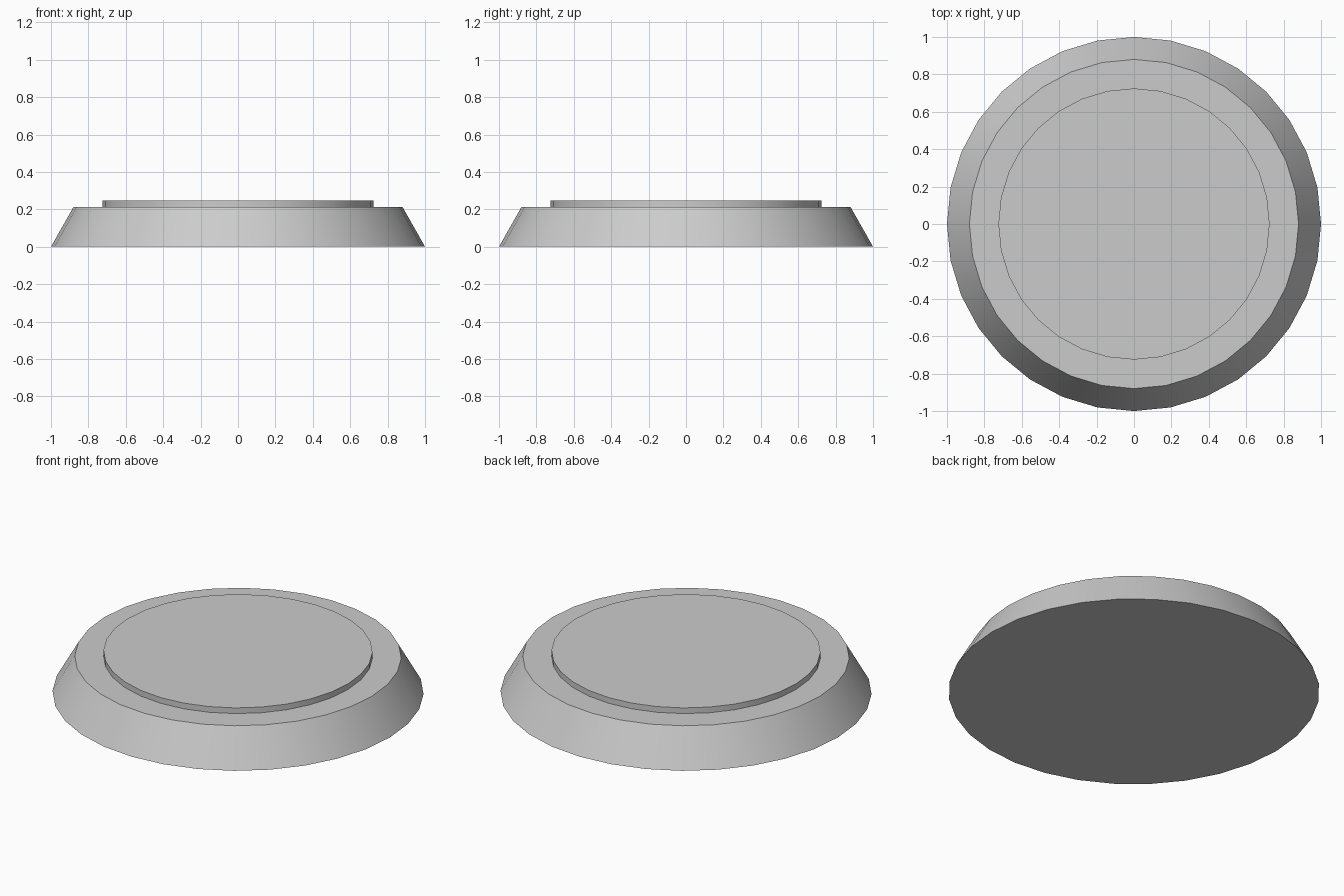
import bpy
import bmesh
import math

if "Cube" in bpy.data.objects:
    bpy.data.objects.remove(bpy.data.objects["Cube"])

SIDES = 32


def lathe(name, profile):
    """Stack rings of (radius, z) into a closed round solid."""
    bm = bmesh.new()
    rings = []
    for r, z in profile:
        rings.append([bm.verts.new((r * math.cos(2 * math.pi * i / SIDES),
                                    r * math.sin(2 * math.pi * i / SIDES), z))
                      for i in range(SIDES)])
    for low, high in zip(rings, rings[1:]):
        for i in range(SIDES):
            j = (i + 1) % SIDES
            bm.faces.new((low[i], low[j], high[j], high[i]))
    bm.faces.new(list(reversed(rings[0])))
    bm.faces.new(rings[-1])
    mesh = bpy.data.meshes.new(name)
    bm.to_mesh(mesh)
    bm.free()
    obj = bpy.data.objects.new(name, mesh)
    bpy.context.collection.objects.link(obj)
    bpy.ops.object.select_all(action='DESELECT')
    obj.select_set(True)
    bpy.context.view_layer.objects.active = obj
    bpy.ops.object.shade_smooth_by_angle(angle=math.radians(30))
    return obj


# Tapered round base, flat ledge and shallow raised disc in one profile
lathe("round_stepped_base", [(1.0, 0.0), (0.88, 0.212), (0.725, 0.212), (0.725, 0.246)])
